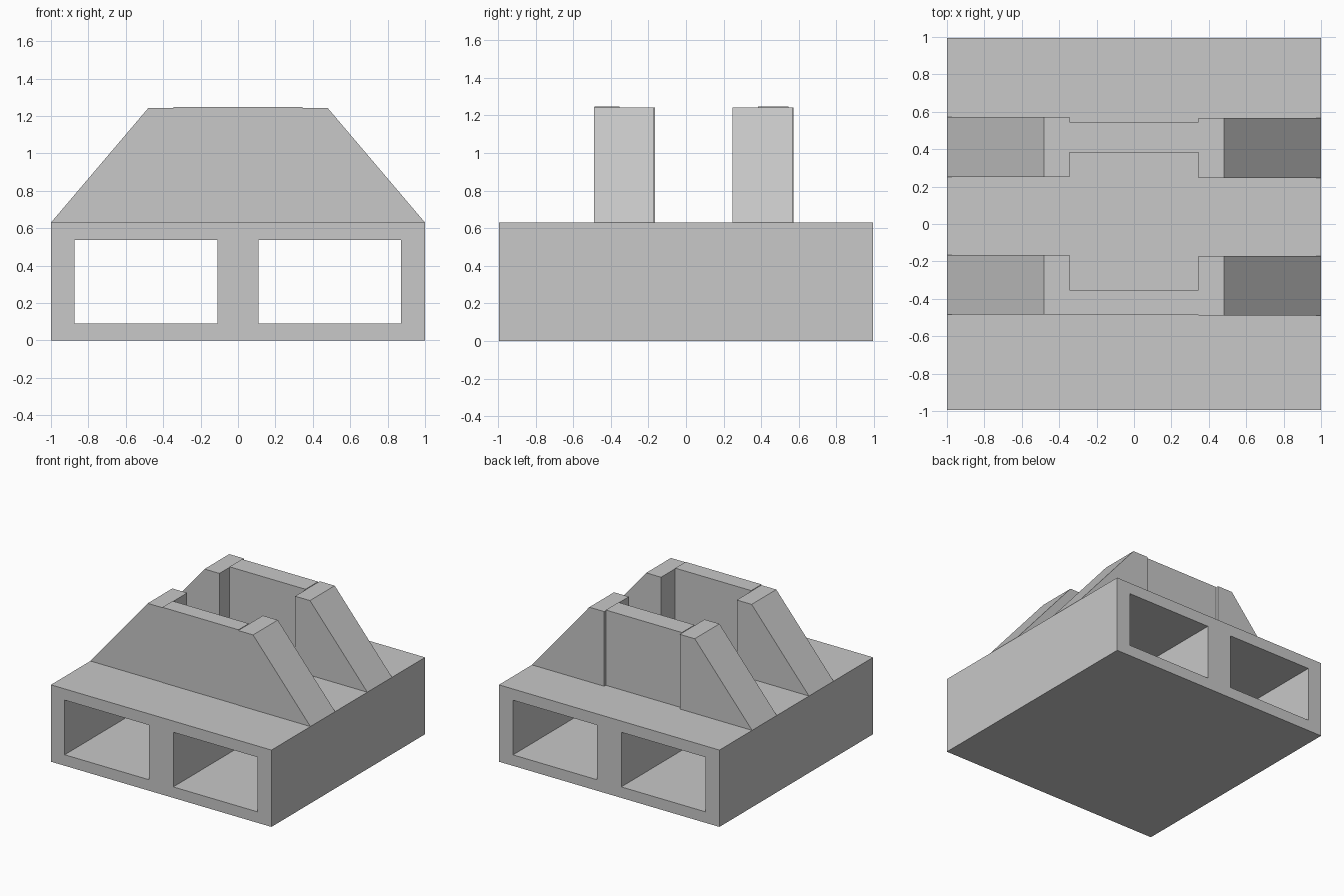
import bpy
import math

cube = bpy.data.objects.get("Cube")
if cube:
    bpy.data.objects.remove(cube, do_unlink=True)

# Single plain grey finish
grey = bpy.data.materials.new("plain_grey")
grey.use_nodes = True
colour = (0.58, 0.58, 0.58, 1)
grey.diffuse_color = colour
grey.node_tree.nodes["Principled BSDF"].inputs["Base Color"].default_value = colour


def rect(x0, x1, z0, z1):
    return [(x0, z0), (x1, z0), (x1, z1), (x0, z1)]


def prism(name, loops, y0, y1):
    """Extrude an x-z outline (later loops are holes) from y0 to y1."""
    curve = bpy.data.curves.new(name, 'CURVE')
    curve.dimensions = '2D'
    curve.fill_mode = 'BOTH'
    curve.extrude = (y1 - y0) / 2
    for loop in loops:
        spline = curve.splines.new('POLY')
        spline.points.add(len(loop) - 1)
        for point, (x, z) in zip(spline.points, loop):
            point.co = (x, z, 0, 1)
        spline.use_cyclic_u = True
    curve.materials.append(grey)
    obj = bpy.data.objects.new(name, curve)
    obj.rotation_euler.x = math.pi / 2
    obj.location.y = (y0 + y1) / 2
    bpy.context.collection.objects.link(obj)
    bpy.ops.object.select_all(action='DESELECT')
    obj.select_set(True)
    bpy.context.view_layer.objects.active = obj
    bpy.ops.object.convert(target='MESH')
    bpy.ops.object.shade_flat()


BASE_TOP = 0.63
PANEL = 0.345

# Base block with two open tunnels
prism("base", [rect(-1, 1, 0, BASE_TOP),
               rect(-0.875, -0.11, 0.09, 0.538),
               rect(0.11, 0.872, 0.09, 0.538)], -0.995, 0.995)


def wall(name, left_y, right_y, panel_y):
    """Two sloped buttresses joined by a thinner panel."""
    for side, sign, span in (("left", 1, left_y), ("right", -1, right_y)):
        outline = [(1, BASE_TOP), (0.48, 1.242), (PANEL, 1.242), (PANEL, BASE_TOP)]
        prism(f"{name}_{side}_buttress", [[(sign * x, z) for x, z in outline]], *span)
    prism(f"{name}_panel", [rect(-PANEL, PANEL, BASE_TOP, 1.247)], *panel_y)


wall("front", (-0.49, -0.17), (-0.484, -0.165), (-0.487, -0.353))
wall("back", (0.247, 0.567), (0.252, 0.572), (0.382, 0.546))
